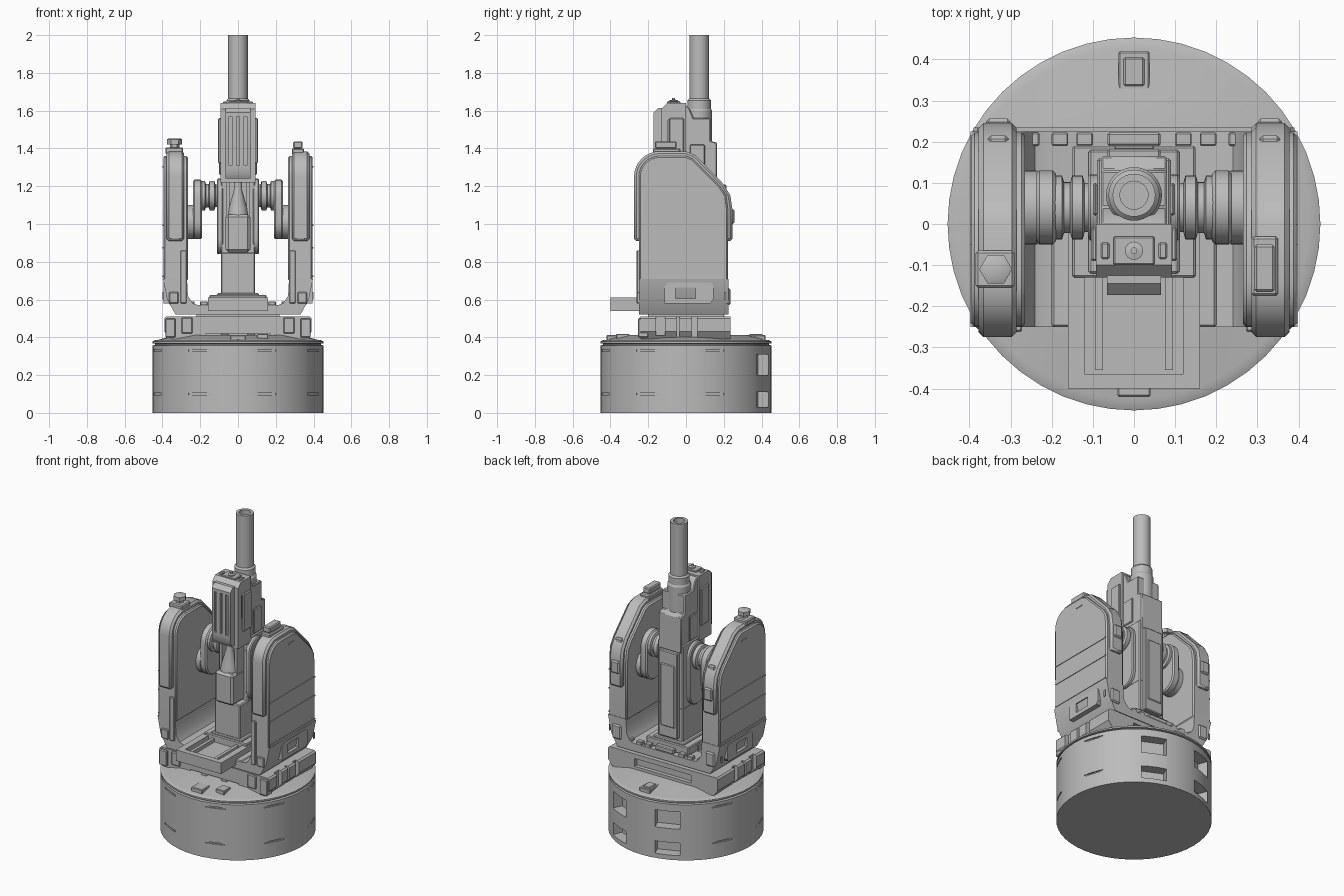
import bpy, bmesh, math
from mathutils import Vector, Matrix

if "Cube" in bpy.data.objects:
    bpy.data.objects.remove(bpy.data.objects["Cube"])

grey = bpy.data.materials.new("mid grey")
grey.diffuse_color = (0.5, 0.5, 0.5, 1)
grey.use_nodes = True
grey.node_tree.nodes["Principled BSDF"].inputs["Base Color"].default_value = grey.diffuse_color


def finish(name, bm, bevel=0.0, smooth=True):
    bmesh.ops.recalc_face_normals(bm, faces=bm.faces)
    me = bpy.data.meshes.new(name)
    bm.to_mesh(me)
    bm.free()
    ob = bpy.data.objects.new(name, me)
    bpy.context.collection.objects.link(ob)
    me.materials.append(grey)
    bpy.ops.object.select_all(action='DESELECT')
    ob.select_set(True)
    bpy.context.view_layer.objects.active = ob
    if smooth:
        bpy.ops.object.shade_smooth_by_angle(angle=math.radians(30))
    if bevel:
        m = ob.modifiers.new("bevel", 'BEVEL')
        m.width, m.segments = bevel, 1
        m.limit_method, m.angle_limit = 'ANGLE', math.radians(40)
    return ob


def add_box(bm, x0, x1, y0, y1, z0, z1, rot=None):
    c = Vector(((x0 + x1) / 2, (y0 + y1) / 2, (z0 + z1) / 2))
    m = Matrix.Translation(c) @ Matrix.Diagonal((x1 - x0, y1 - y0, z1 - z0, 1))
    bmesh.ops.create_cube(bm, size=1, matrix=rot @ m if rot else m)


def boxes(name, dims, bevel=0.0, mirror=False):
    """Several boxes in one part, optionally repeated on the other side."""
    bm = bmesh.new()
    for d in dims:
        add_box(bm, *d)
        if mirror:
            add_box(bm, -d[1], -d[0], *d[2:])
    return finish(name, bm, bevel, False)


def prism(name, pts, axis, a, b, bevel=0.0):
    """Extrude an outline along x (points y,z) or y (points x,z)."""
    bm = bmesh.new()
    vs = [bm.verts.new((a, p, q) if axis == 'x' else (p, a, q)) for p, q in pts]
    f = bm.faces.new(vs)
    r = bmesh.ops.extrude_face_region(bm, geom=[f])
    off = Vector((b - a, 0, 0)) if axis == 'x' else Vector((0, b - a, 0))
    bmesh.ops.translate(bm, vec=off, verts=[v for v in r['geom'] if isinstance(v, bmesh.types.BMVert)])
    return finish(name, bm, bevel)


def lathe(name, prof, center=(0, 0, 0), axis='z', n=32):
    """Spin a (radius, height) profile around an axis through center."""
    bm = bmesh.new()
    vs = [bm.verts.new((r, 0, h)) for r, h in prof]
    es = [bm.edges.new(e) for e in zip(vs, vs[1:])]
    bmesh.ops.spin(bm, geom=vs + es, cent=(0, 0, 0), axis=(0, 0, 1), angle=math.tau, steps=n)
    bmesh.ops.remove_doubles(bm, verts=bm.verts, dist=1e-5)
    if axis == 'x':
        bmesh.ops.rotate(bm, verts=bm.verts, matrix=Matrix.Rotation(math.pi / 2, 3, 'Y'))
    bmesh.ops.translate(bm, verts=bm.verts, vec=center)
    return finish(name, bm)


def arc(cy, cz, r, a0, a1, n=8):
    return [(cy + r * math.cos(math.radians(a0 + (a1 - a0) * i / n)),
             cz + r * math.sin(math.radians(a0 + (a1 - a0) * i / n))) for i in range(n + 1)]


def capsule(cy, z0, z1, r):
    return arc(cy, z1 - r, r, 0, 180, 12) + arc(cy, z0 + r, r, 180, 360, 12)


def cut(ob, dims):
    """Subtract boxes; each entry is (x0,x1,y0,y1,z0,z1) with an optional turn in degrees."""
    bm = bmesh.new()
    for d in dims:
        add_box(bm, *d[:6], rot=Matrix.Rotation(math.radians(d[6]), 4, 'Z') if len(d) > 6 else None)
    c = finish("cutter", bm, 0, False)
    c.hide_render = True
    m = ob.modifiers.new("cut", 'BOOLEAN')
    m.object, m.solver = c, 'EXACT'
    bpy.context.view_layer.objects.active = ob
    bpy.ops.object.modifier_move_to_index(modifier="cut", index=0)
    bpy.ops.object.modifier_apply(modifier="cut")
    bpy.data.objects.remove(c)


# Round base with slits and rear windows
base = lathe("base_drum", [(0, 0), (.453, 0), (.453, .357), (.44, .36), (.44, .366), (.453, .368),
                           (.453, .378), (.435, .386), (.425, .386), (.33, .412), (0, .412)], n=48)
cuts = []
for a in (-72, -27, 18, 153, 198, 243):
    cuts += [(.443, .5, -.065, .065, z - .005, z + .005, a) for z in (.33, .1)]
for a in (65, 111):
    cuts += [(.385, .5, -.075, .075, z0, z1, a) for z0, z1 in ((.2, .31), (.03, .11))]
cut(base, cuts)
boxes("base_hatches", [(-.038, .038, .32, .42, .38, .412), (-.025, .025, .335, .405, .4, .418),
                       (-.04, .04, -.42, -.34, .38, .412), (.1, .16, -.37, -.3, .39, .418)], .004)

# Turntable platform under the yoke
plat = prism("platform", [(-.39, .43), (-.36, .39), (.36, .39), (.39, .43), (.39, .5), (.38, .51),
                          (-.38, .51), (-.39, .5)], 'y', -.24, .235)
side = [(y0, y1, z0, .6) for y0, y1, z0 in ((-.16, -.11, .41), (-.05, -.035, .38), (.03, .06, .38))]
cut(plat, [(.365, .5) + s for s in side] + [(-.5, -.365) + s for s in side]
    + [(-.2, .2, .21, .3, .43, .48), (-.17, .17, -.3, -.215, .38, .42)])
boxes("platform_corner_blocks", [(.33, .385, -.255, -.2, .4, .5), (.24, .3, -.25, -.2, .42, .505),
                                 (.05, .09, -.25, -.2, .405, .42)], .005, True)
boxes("platform_neck", [(-.22, .22, -.2, .2, .5, .53)])

# U-shaped yoke floor
half = [(.397, .71), (.375, .6), (.33, .52)]
inner = [(.21, .57), (.24, .58), (.265, .62), (.27, .71)]
prism("yoke_floor", half + [(-x, z) for x, z in reversed(half)]
      + [(-x, z) for x, z in reversed(inner)] + inner, 'y', -.25, .225)

# Yoke arms: side plate, armour band, trim
plate = [(-.25, .7)] + arc(-.14, 1.25, .11, 180, 90) + [(0, 1.36), (.035, 1.345), (.18, 1.2),
                                                         (.213, 1.15), (.222, 1.08), (.222, .7)]
band = [(-.275, .91)] + arc(-.14, 1.25, .135, 180, 90) + [(0, 1.385), (.05, 1.365), (.2, 1.21),
                                                          (.235, 1.15), (.245, 1.08), (.245, .91)]
for s, tag in ((1, "right"), (-1, "left")):
    prism(tag + "_arm_plate", plate, 'x', s * .265, s * .395, .008)
    prism(tag + "_arm_band", band, 'x', s * .285, s * .378, .012)
    # Stacked trunnion between arm and gun
    lathe(tag + "_trunnion_disc", [(0, -.02), (.09, -.02), (.09, .02), (0, .02)], (s * .255, .04, 1.01), 'x')
    prism(tag + "_trunnion_link", capsule(.04, .92, 1.235, .09), 'x', s * .19, s * .238, .008)
    h = [(0, -.05), (.06, -.05), (.06, -.03), (.078, -.025), (.078, .0), (.062, .005), (.062, .02),
         (.078, .025), (.078, .045), (0, .045)]
    lathe(tag + "_trunnion_hub", [(r, z * s) for r, z in h], (s * .15, .04, 1.15), 'x')
    prism(tag + "_gun_cheek", capsule(.04, .84, 1.24, .08), 'x', s * .08, s * .112, .006)
    # Framed window on the lower side
    fr = prism(tag + "_arm_window", [(-.115, .58), (.13, .58), (.145, .6), (.145, .675), (.13, .69),
                                     (-.095, .69), (-.115, .67)], 'x', s * .34, s * .395)
    x0, x1 = sorted((s * .375, s * .45))
    cut(fr, [(x0, x1, -.055, .05, .605, .665)])
boxes("arm_panel_strips", [(.394, .399, -.24, .215, z, z + .008) for z in (.72, .87, .99)]
      + [(.394, .399, .2, .212, .6, .64), (.394, .399, -.05, 0, 1.3, 1.308)], 0, True)
boxes("arm_front_strips", [(.272, .305, -.262, -.24, .58, .86), (.315, .365, -.262, -.24, .58, .64)], .004, True)
boxes("arm_rear_lamps", [(.3, .36, .2, .256, 1.0, 1.08), (.305, .355, .15, .215, 1.14, 1.21),
                         (.3, .365, .21, .235, .57, .66)], .008, True)

# Fittings on top of the arms
boxes("left_lamp_base", [(-.385, -.29, -.155, -.065, 1.37, 1.405)], .006)
lathe("left_hex_lamp", [(0, 1.4), (.025, 1.4), (.025, 1.42), (.04, 1.422), (.04, 1.448), (.03, 1.453),
                        (0, 1.453)], (-.336, -.11, 0), n=6)
boxes("right_sensor", [(.285, .35, -.175, -.03, 1.37, 1.4), (.292, .342, -.165, -.05, 1.4, 1.438)], .006)

# Tray sliding out at the front
tray = boxes("front_tray", [(-.16, .16, -.4, .1, .54, .61)])
cut(tray, [(-.12, .12, -.365, -.12, .58, .7)])
boxes("tray_rails", [(.075, .095, -.355, -.1, .57, .603)], 0, True)
boxes("tray_side_plates", [(.15, .2, -.25, .1, .53, .575)], .005, True)
boxes("gun_mount", [(-.15, .15, -.13, .19, .57, .625), (-.11, .11, -.12, .18, .62, .635),
                    (-.065, .065, .19, .222, .57, .6)], .005)
boxes("rear_floor_blocks", [(x, x + .04, .19, .222, .56, .59) for x in (.1, .16, .23)], .003, True)

# Gun body: column, stepped receiver, front housing
boxes("gun_column", [(-.09, .09, -.11, .16, .63, .85), (-.09, .09, -.03, .16, .84, 1.25)], .006)
prism("gun_receiver", [(-.03, 1.2), (.165, 1.2), (.165, 1.43), (.13, 1.44), (.13, 1.56), (.04, 1.56),
                       (.02, 1.61), (-.005, 1.635), (-.03, 1.635)], 'x', -.08, .08, .005)
boxes("gun_back_plate", [(-.065, .065, .155, .182, .65, 1.2), (-.05, .05, .18, .19, .72, 1.12)], .006)
house = prism("front_housing", [(-.13, 1.22), (0, 1.22), (0, 1.64), (-.1, 1.64), (-.13, 1.61)], 'x', -.092, .092)
cut(house, [(s * .092 - .008, s * .092 + .008, y, y + .014, 1.4, 1.55) for s in (1, -1) for y in (-.095, -.06, -.025)])
face = prism("slotted_front_cover", [(-.155, 1.24), (-.12, 1.24), (-.12, 1.615), (-.145, 1.615),
                                     (-.172, 1.59), (-.172, 1.27)], 'x', -.066, .066)
cut(face, [(x - .008, x + .008, -.2, -.158, 1.31, 1.57) for x in (-.04, 0, .04)])
boxes("housing_side_rails", [(.088, .105, -.09, -.01, 1.32, 1.56), (.088, .1, .02, .1, 1.26, 1.42)], .005, True)
boxes("lower_front_box", [(-.065, .065, -.15, -.02, .85, 1.05)], .014)
lathe("recoil_cylinder", [(0, 1.04), (.055, 1.04), (.05, 1.08), (.022, 1.18), (.022, 1.23), (0, 1.23)],
      (0, -.085, 0), n=20)
boxes("recoil_side_rods", [(.045, .062, -.1, -.03, 1.04, 1.23)], 0, True)

# Sight on top of the housing
boxes("sight_block", [(-.05, .05, -.1, -.03, 1.635, 1.65), (-.08, -.06, -.085, -.045, 1.63, 1.648),
                      (.06, .08, -.085, -.045, 1.63, 1.648)], .004)
lathe("sight_knob", [(0, 1.64), (.022, 1.64), (.022, 1.655), (.008, 1.658), (.008, 1.668), (0, 1.668)],
      (0, -.065, 0), n=16)

# Hollow barrel and its sleeve
lathe("barrel_sleeve", [(0, 1.35), (.068, 1.35), (.068, 1.6), (.062, 1.61), (.062, 1.655), (.052, 1.665), (0, 1.665)],
      (0, .07, 0))
lathe("barrel", [(0, 1.6), (.052, 1.6), (.052, 2.0), (.034, 2.0), (.034, 1.8), (0, 1.8)], (0, .07, 0))
